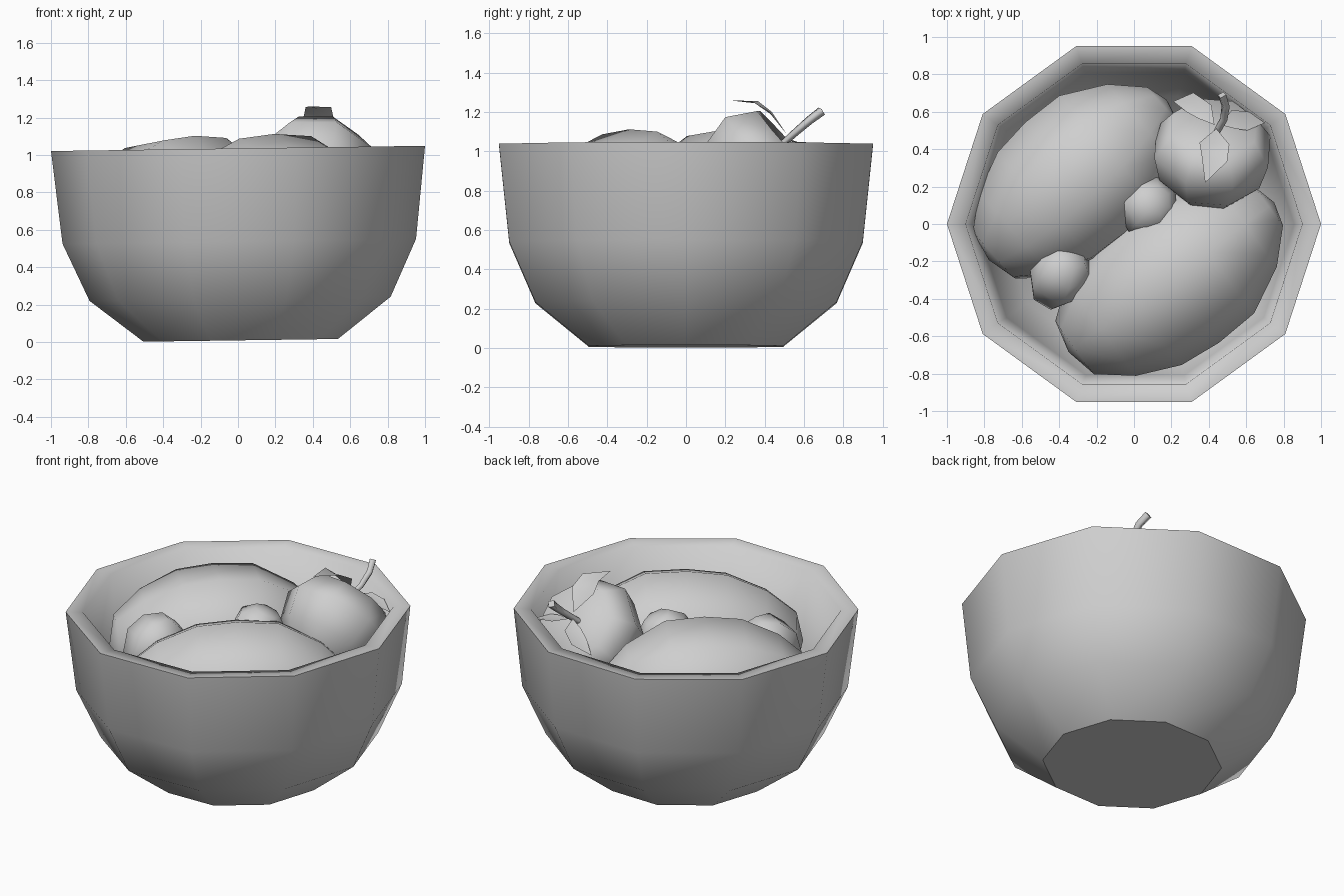
import bpy, bmesh, math
from mathutils import Vector, Quaternion

cube = bpy.data.objects.get("Cube")
if cube:
    bpy.data.objects.remove(cube, do_unlink=True)

GREY = (0.62, 0.62, 0.62, 1)
clay = bpy.data.materials.new("light_grey")
clay.use_nodes = True
clay.diffuse_color = GREY
clay.node_tree.nodes["Principled BSDF"].inputs["Base Color"].default_value = GREY


def finish(name, bm, angle):
    bmesh.ops.recalc_face_normals(bm, faces=bm.faces)
    mesh = bpy.data.meshes.new(name)
    bm.to_mesh(mesh)
    bm.free()
    mesh.materials.append(clay)
    ob = bpy.data.objects.new(name, mesh)
    bpy.context.collection.objects.link(ob)
    bpy.ops.object.select_all(action='DESELECT')
    ob.select_set(True)
    bpy.context.view_layer.objects.active = ob
    bpy.ops.object.shade_smooth_by_angle(angle=math.radians(angle))
    return ob


def lathe(name, profile, sides, centre, axis=(0, 0, 1), length=1, width=1, roll=0, angle=180):
    """Turn (radius, height) pairs around an axis; radius 0 closes the end."""
    bm = bmesh.new()
    rings = []
    for r, h in profile:
        count = sides if r > 0 else 1
        rings.append([bm.verts.new((r * width * math.cos(math.tau * i / sides),
                                    r * width * math.sin(math.tau * i / sides),
                                    h * length)) for i in range(count)])
    for a, b in zip(rings, rings[1:]):
        for i in range(sides):
            j = (i + 1) % sides
            quad = [a[i % len(a)], a[j % len(a)], b[j % len(b)], b[i % len(b)]]
            bm.faces.new(list(dict.fromkeys(quad)))
    ob = finish(name, bm, angle)
    ob.location = centre
    if tuple(axis) != (0, 0, 1):
        spin = Quaternion((0, 0, 1), math.radians(roll))
        ob.rotation_mode = 'QUATERNION'
        ob.rotation_quaternion = Vector(axis).to_track_quat('Z', 'Y') @ spin
    return ob


def leaf(name, spine, widths):
    """Thin pointed blade following a spine, creased along the middle."""
    bm = bmesh.new()
    pts = [Vector(p) for p in spine]
    rows = []
    for i, (p, w) in enumerate(zip(pts, widths)):
        along = pts[min(i + 1, len(pts) - 1)] - pts[max(i - 1, 0)]
        side = along.cross(Vector((0, 0, 1))).normalized() * w
        lift = Vector((0, 0, w * 0.15))
        rows.append([bm.verts.new(q) for q in (p - side + lift, p, p + side + lift)])
    for a, b in zip(rows, rows[1:]):
        for k in range(2):
            bm.faces.new((a[k], a[k + 1], b[k + 1], b[k]))
    bmesh.ops.remove_doubles(bm, verts=bm.verts, dist=0.001)
    return finish(name, bm, 60)


# Ten-sided bowl, origin at the rim centre, tipped a little to one side
bowl_profile = [(0, -1.026), (0.52, -1.026), (0.805, -0.804), (0.945, -0.497), (1, 0),
                (0.9, -0.005), (0.85, -0.46), (0.72, -0.73), (0.47, -0.93), (0, -0.93)]
bowl = lathe("bowl", bowl_profile, 10, (0, 0, 1.035), angle=37)
bowl.rotation_euler.y = -0.014
for edge in bowl.data.edges:
    ends = [bowl.data.vertices[v].co for v in edge.vertices]
    if all(abs(c.z) < 0.01 and c.xy.length < 0.95 for c in ends):
        edge.use_edge_sharp = False

# Two large oval fruits
oval = [(0, -1), (0.42, -0.94), (0.75, -0.68), (0.98, -0.34), (1.03, 0),
        (0.99, 0.36), (0.68, 0.72), (0.3, 0.95), (0, 1)]
for name, centre, turn, half, roll in (
        ("front_oval_fruit", (0.2, -0.285, 0.68), 36, 0.68, 0),
        ("back_oval_fruit", (-0.3, 0.235, 0.685), 42, 0.64, 15)):
    a = math.radians(turn)
    lathe(name, oval, 8, centre, (math.cos(a), math.sin(a), 0.02), half, 0.42, roll)

# Round fruit leaning backwards, with a dimple for the stem
lean = Vector((0.06, 0.74, 0.66))
lathe("round_fruit", [(0, -0.3), (0.15, -0.27), (0.29, -0.1), (0.33, 0.07),
                      (0.24, 0.21), (0, 0.16)], 8, (0.415, 0.36, 0.9), lean, roll=22.5)

# Bent stem
curve = bpy.data.curves.new("stem", 'CURVE')
curve.dimensions = '3D'
curve.bevel_depth = 0.022
curve.bevel_resolution = 0
curve.use_fill_caps = True
path = [(0.43, 0.47, 1.02), (0.48, 0.56, 1.1), (0.49, 0.63, 1.16), (0.47, 0.69, 1.205)]
spline = curve.splines.new('POLY')
spline.points.add(len(path) - 1)
for i, (point, p) in enumerate(zip(spline.points, path)):
    point.co = (*p, 1)
    point.radius = 0.8 + 0.12 * i
curve.materials.append(clay)
bpy.context.collection.objects.link(bpy.data.objects.new("stem", curve))

# Three leaves at the stem
leaf("top_leaf", [(0.44, 0.51, 1.09), (0.43, 0.43, 1.19), (0.43, 0.35, 1.245),
                  (0.38, 0.22, 1.26)], (0, 0.08, 0.07, 0))
leaf("right_leaf", [(0.43, 0.53, 1.06), (0.38, 0.6, 1.02), (0.3, 0.65, 0.98),
                    (0.21, 0.655, 0.93)], (0, 0.05, 0.055, 0))
leaf("left_leaf", [(0.46, 0.53, 1.05), (0.53, 0.56, 1.04), (0.61, 0.55, 1.025),
                   (0.7, 0.54, 0.995)], (0, 0.05, 0.05, 0))

# Two small tapered berries
berry = [(0, -1), (0.55, -0.8), (0.95, -0.1), (0.85, 0.5), (0.45, 0.9), (0, 0.95)]
lathe("middle_berry", berry, 7, (0.07, 0.09, 0.865), (0.3, 0.25, 0.9), 0.17, 0.18)
lathe("side_berry", berry, 6, (-0.4, -0.28, 0.8), (0.3, 0.5, 0.6), 0.2, 0.19)
